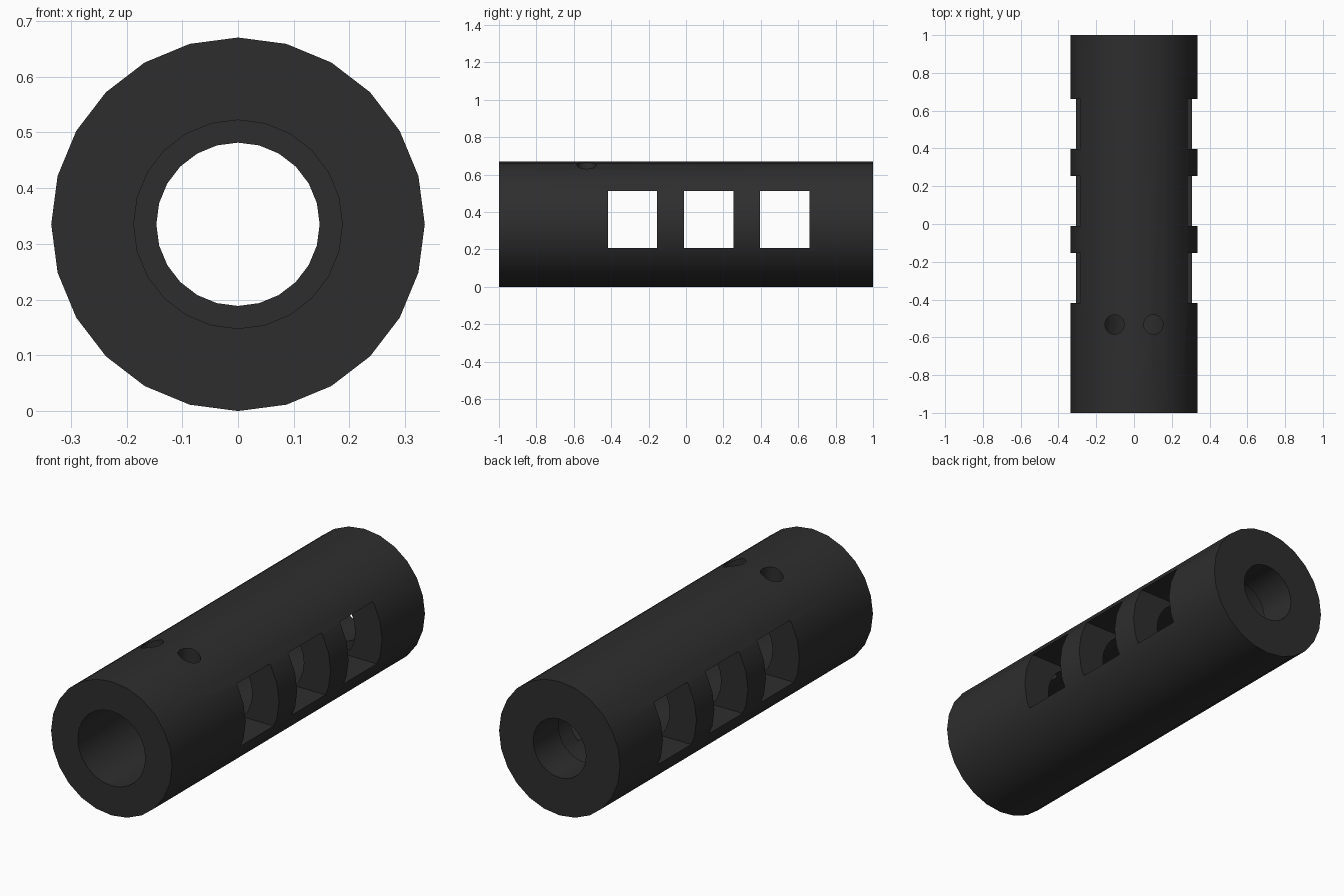
import bpy, bmesh, math
from mathutils import Matrix

if "Cube" in bpy.data.objects:
    bpy.data.objects.remove(bpy.data.objects["Cube"])

R, SIDES = 0.335, 24          # outer radius (also the axis height) and facets
steel = bpy.data.materials.new("dark steel")
steel.diffuse_color = (0.027, 0.027, 0.027, 1)
steel.use_nodes = True
steel.node_tree.nodes["Principled BSDF"].inputs["Base Color"].default_value = steel.diffuse_color


def make_object(name, bm):
    bmesh.ops.recalc_face_normals(bm, faces=bm.faces)
    mesh = bpy.data.meshes.new(name)
    bm.to_mesh(mesh)
    bm.free()
    mesh.materials.append(steel)
    obj = bpy.data.objects.new(name, mesh)
    bpy.context.collection.objects.link(obj)
    return obj


def lathe(name, profile):
    """Revolve a closed (radius, y) profile about the long axis."""
    bm = bmesh.new()
    rings = []
    for i in range(SIDES):
        a = 2 * math.pi * i / SIDES
        rings.append([bm.verts.new((r * math.sin(a), y, R + r * math.cos(a)))
                      for r, y in profile])
    n = len(profile)
    for i in range(SIDES):
        p, q = rings[i], rings[(i + 1) % SIDES]
        for j in range(n):
            k = (j + 1) % n
            bm.faces.new((p[j], p[k], q[k], q[j]))
    return make_object(name, bm)


# Tube: wide chamber from the front, narrower exit hole at the back
tube = lathe("tube_body", [(R, -1), (R, 1), (0.1465, 1), (0.1465, 0.8),
                           (0.187, 0.8), (0.187, -1)])

cutters = []

# Three rectangular ports cut straight through both sides
z0, z1 = 0.206, 0.511
for y0, y1 in ((-0.418, -0.154), (-0.011, 0.254), (0.396, 0.661)):
    bm = bmesh.new()
    bmesh.ops.create_cube(bm, size=1, matrix=Matrix.Translation(
        (0, (y0 + y1) / 2, (z0 + z1) / 2)) @ Matrix.Diagonal((1, y1 - y0, z1 - z0, 1)))
    cutters.append(make_object("port_cutter", bm))

# Two round holes drilled down into the chamber from the top
for side in (-1, 1):
    bm = bmesh.new()
    bmesh.ops.create_cone(bm, cap_ends=True, segments=16, radius1=0.052,
                          radius2=0.052, depth=0.4, matrix=Matrix.Translation(
                              (side * 0.103, -0.532, 0.6)))
    cutters.append(make_object("top_hole_cutter", bm))

bpy.context.view_layer.objects.active = tube
tube.select_set(True)
for cutter in cutters:
    mod = tube.modifiers.new("cut", 'BOOLEAN')
    mod.operation, mod.solver, mod.object = 'DIFFERENCE', 'EXACT', cutter
    bpy.ops.object.modifier_apply(modifier=mod.name)
for cutter in cutters:
    bpy.data.objects.remove(cutter)

# Smooth round walls, crisp rims
bpy.ops.object.select_all(action='DESELECT')
tube.select_set(True)
bpy.ops.object.shade_smooth_by_angle(angle=math.radians(30))
